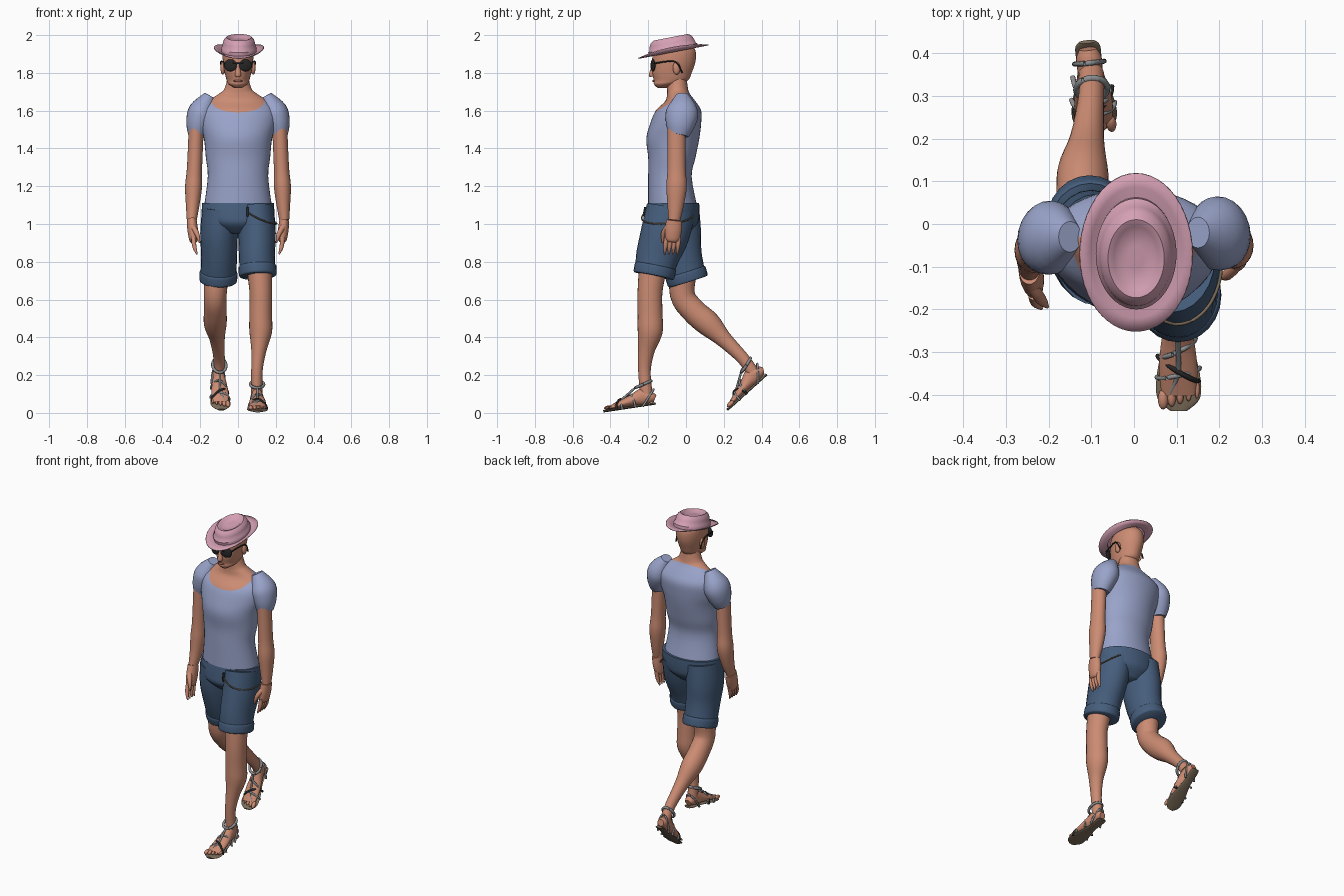
import bpy, bmesh, math
from mathutils import Vector, Matrix

if "Cube" in bpy.data.objects:
    bpy.data.objects.remove(bpy.data.objects["Cube"], do_unlink=True)


def material(name, *rgb):
    made = bpy.data.materials.new(name)
    made.use_nodes = True
    made.diffuse_color = (*rgb, 1)
    shader = made.node_tree.nodes["Principled BSDF"]
    shader.inputs["Base Color"].default_value = (*rgb, 1)
    shader.inputs["Roughness"].default_value = .8
    return made


SKIN = material("skin", .6, .26, .17)
SHIRT = material("shirt blue", .32, .37, .59)
DENIM = material("denim", .06, .11, .2)
PINK = material("hat pink", .66, .35, .45)
BLACK = material("black", .02, .02, .02)
GREY = material("strap grey", .26, .27, .28)
SOLE = material("sole brown", .2, .15, .1)
BRASS = material("chain brass", .2, .15, .1)
LIPS = material("lips", .42, .15, .11)
ACROSS, BACK, UP = Matrix.Identity(3)


def finish(name, bm, materials, matrix=None):
    bmesh.ops.recalc_face_normals(bm, faces=bm.faces)
    mesh = bpy.data.meshes.new(name)
    bm.to_mesh(mesh)
    bm.free()
    for entry in materials:
        mesh.materials.append(entry)
    mesh.shade_smooth()
    mesh.set_sharp_from_angle(angle=math.radians(50))
    part = bpy.data.objects.new(name, mesh)
    if matrix:
        part.matrix_world = matrix
    bpy.context.scene.collection.objects.link(part)
    return part


def ellipse(centre, u, v, sides):
    angles = [math.tau * k / sides for k in range(sides)]
    return [centre + u * math.cos(a) + v * math.sin(a) for a in angles]


def bridge(rings, close_start=True):
    bm = bmesh.new()
    loops = [[bm.verts.new(point) for point in ring] for ring in rings]
    for low, high in zip(loops, loops[1:]):
        for i in range(len(low)):
            bm.faces.new((low[i - 1], low[i], high[i], high[i - 1]))
    if close_start:
        bm.faces.new(loops[0])
    bm.faces.new(loops[-1])
    return bm


def smooth_rows(rows, steps=4):
    """Catmull-Rom curve through rows of any length."""
    rows = [Vector(row) for row in rows]
    padded = [rows[0], *rows, rows[-1]]
    result = []
    for a, b, c, d in zip(padded, rows, rows[1:], padded[3:]):
        for k in range(steps):
            t = k / steps
            bend = (2 * a - 5 * b + 4 * c - d) * t + (3 * b - a - 3 * c + d) * t * t
            result.append(b + (c - a + bend) * t / 2)
    return result + [rows[-1]]


def stack(name, rows, mat, cut=None):
    """Level rings from rows of height, front, back and half width."""
    rings = []
    for z, front, back, half in smooth_rows(rows):
        centre = Vector((0, (front + back) / 2, z))
        rings.append(ellipse(centre, ACROSS * half, BACK * (back - front) / 2, 40))
    bm = bridge(rings)
    materials = [mat]
    if cut:
        point, normal, upper = cut
        materials.append(upper)
        bmesh.ops.bisect_plane(bm, geom=bm.verts[:] + bm.edges[:] + bm.faces[:],
                               plane_co=point, plane_no=normal)
        for face in bm.faces:
            face.material_index = int((face.calc_center_median() - point).dot(normal) > 0)
    return finish(name, bm, materials)


def limb(name, points, widths, mat, depths=None, matrix=None, sides=24):
    """Elliptical rings square to a path."""
    rows = smooth_rows([(*p, w, d) for p, w, d in zip(points, widths, depths or widths)])
    centres = [Vector(row[:3]) for row in rows]
    rings = []
    for i, row in enumerate(rows):
        ahead = centres[min(i + 1, len(rows) - 1)] - centres[max(i - 1, 0)]
        ahead.normalize()
        side = ACROSS if abs(ahead.x) < .85 else UP
        u = (side - ahead * side.dot(ahead)).normalized()
        rings.append(ellipse(centres[i], u * row[3], ahead.cross(u) * row[4], sides))
    return finish(name, bridge(rings), [mat], matrix)


def cord(name, points, radius, mat, matrix=None):
    return limb(name, points, [radius] * len(points), mat, matrix=matrix, sides=8)


def ball(name, place, size, mat, matrix=None):
    bm = bmesh.new()
    bmesh.ops.create_uvsphere(bm, u_segments=16, v_segments=10, radius=1)
    shape = Matrix.Translation(place) @ Matrix.Diagonal((*size, 1))
    bmesh.ops.transform(bm, matrix=shape, verts=bm.verts)
    return finish(name, bm, [mat], matrix)


# Shirt with a slanting neckline, bare neck above it
stack("torso", [(1.09, -.2, .06, .18), (1.25, -.2, .03, .16), (1.35, -.2, .05, .17),
                (1.45, -.21, .07, .18), (1.53, -.19, .08, .2), (1.6, -.16, .08, .2),
                (1.65, -.11, .05, .16), (1.69, -.1, .02, .1), (1.72, -.1, .01, .07),
                (1.8, -.1, 0, .05)], SHIRT,
      cut=(Vector((0, -.15, 1.6)), Vector((0, -.6, 1)), SKIN))

# Head and face
stack("head", [(1.72, -.15, -.1, .02), (1.74, -.17, -.04, .05), (1.76, -.17, .01, .06),
               (1.8, -.18, .03, .07), (1.86, -.18, .05, .08), (1.92, -.17, .05, .08),
               (1.96, -.13, .02, .06)], SKIN)
limb("nose", [(0, -.17, 1.84), (0, -.18, 1.79), (0, -.18, 1.78)], [.01, .016, .01], SKIN)
ball("mouth", (0, -.172, 1.757), (.024, .006, .006), LIPS)

# Ears and sunglasses
for side, s in (("left", 1), ("right", -1)):
    ball(side + "_ear", (s * .08, -.05, 1.825), (.013, .02, .034), SKIN)
    turn = Matrix.Translation((s * .04, -.175, 1.84)) @ Matrix.Rotation(s * .3, 4, 'Z')
    ball(side + "_lens", (0, 0, 0), (.036, .008, .032), BLACK, turn)
    cord(side + "_temple", [(s * .07, -.17, 1.85), (s * .09, -.06, 1.86),
                            (s * .085, -.02, 1.8)], .004, BLACK)
cord("glasses_bridge", [(-.03, -.185, 1.85), (.03, -.185, 1.85)], .004, BLACK)

# Hat: tilted oval brim with curled sides, dented crown
brim, crown = .133, .09
hat_rings = []
for radius, z in ((brim, 0), (.11, 0), (crown, 0), (crown, .02), (.085, .025), (.08, .05),
                  (.075, .065), (.065, .075), (.055, .07), (.045, .06), (.02, .06)):
    ring = ellipse(UP * z, ACROSS * radius, BACK * radius * 1.42, 48)
    lift = .024 * max(0, radius - crown) / (brim - crown)
    hat_rings.append([p + UP * lift * (p.x / brim) ** 2 for p in ring])
hat = finish("hat", bridge(hat_rings, close_start=False), [PINK],
             Matrix.Translation((.005, -.066, 1.91)) @ Matrix.Rotation(.19, 4, 'X'))
hat.modifiers.new("thickness", 'SOLIDIFY').thickness = .005


def arm(side, s, y, lean):
    """Sleeve, arm and hand; lean swings the forearm to the front."""
    sleeve = [.03, .07, .065, .045]
    limb(side + "_sleeve", [(s * .15, y + .03, 1.68), (s * .19, y + .03, 1.6),
                            (s * .21, y + .02, 1.53), (s * .22, y + .01, 1.47)],
         sleeve, SHIRT, [w * 1.2 for w in sleeve])
    down = Vector((-s * .1, -lean, -1))
    wrist = Vector((s * .245, y - lean * .12, 1.02))
    widths = [.04, .04, .045, .036, .026]
    limb(side + "_arm", [(s * .22, y, 1.53), (s * .23, y, 1.3), (s * .235, y, 1.2),
                         (s * .24, y - lean * .05, 1.1), wrist],
         widths, SKIN, [w * 1.2 for w in widths])
    palm = [.026, .028, .024, .015]
    limb(side + "_palm", [wrist + down * drop for drop in (0, .05, .1, .115)],
         palm, SKIN, [w * 1.6 for w in palm])
    inward = ACROSS * -s
    for i in range(4):
        root = wrist + down * .09 + BACK * (.022 * i - .033)
        limb(f"{side}_finger_{i}", [root, root + down * .05, root + down * .09 + inward * .01],
             [.012, .011, .004], SKIN)
    root = wrist + down * .03 - BACK * .03
    limb(side + "_thumb", [root, root + down * .04 + inward * .02 - BACK * .02,
                           root + down * .09 + inward * .03 - BACK * .02],
         [.014, .013, .004], SKIN)


arm("left", 1, -.05, .1)
arm("right", -1, -.06, .35)

# Shorts: seat, legs and rolled cuffs
stack("shorts_seat", [(1.11, -.2, .07, .19), (1.05, -.21, .07, .19), (1, -.21, .06, .16),
                      (.95, -.16, .01, .08)], DENIM)
for side, s, path, hem in (("left", 1, (-.08, -.11, -.15, -.17), .73),
                           ("right", -1, (-.06, -.05, -.03, .01), .7)):
    points = [Vector((s * x, y, z)) for x, y, z in zip((.09, .1, .1, .105), path,
                                                       (1.08, .95, .83, hem))]
    limb(side + "_shorts_leg", points, [.1, .1, .095, .095], DENIM, [.13, .13, .115, .1])
    up = (points[-2] - points[-1]).normalized()
    cuff = [.09, .1, .1, .095]
    limb(side + "_cuff", [points[-1] + up * rise for rise in (.05, .045, .005, -.005)],
         cuff, DENIM, [w + .01 for w in cuff])

# Hip chain draped round the left side, with a pendant
drape = [-2 + .4 * k for k in range(9)]
cord("hip_chain", [(.1 + .105 * math.cos(a), -.09 + .145 * math.sin(a), 1 + .02 * (a + .3) ** 2)
                   for a in drape], .004, BRASS)
cord("pendant", [(.05, -.215, 1.09), (.05, -.225, 1.04)], .006, BLACK)

# Bare legs: thigh, knee, calf, ankle
calf = [.07, .06, .06, .06, .04, .03, .03]
for side, points in (
        ("left", [(.11, -.17, .8), (.12, -.19, .65), (.12, -.19, .52), (.12, -.19, .43),
                  (.11, -.21, .33), (.1, -.22, .22), (.1, -.21, .1)]),
        ("right", [(-.11, -.01, .8), (-.12, -.02, .63), (-.12, .04, .54), (-.12, .12, .47),
                   (-.11, .2, .39), (-.1, .3, .29), (-.1, .35, .22)])):
    limb(side + "_leg", points, calf, SKIN, [w * 1.1 for w in calf])


def sandal_foot(side, s, heel, pitch, yaw):
    """Foot with its heel at the local origin and toes to the front."""
    place = (Matrix.Translation(heel) @ Matrix.Rotation(yaw, 4, 'Z')
             @ Matrix.Rotation(pitch, 4, 'X'))
    lengths = (0, .02, .1, .19, .25, .28)
    limb(side + "_sole", [(0, -y, .005) for y in lengths], [.02, .03, .03, .05, .05, .02],
         SOLE, [.006] * len(lengths), place)
    heights = zip((0, .02, .06, .12, .18, .24), (.03, .04, .05, .04, .03, .02))
    limb(side + "_foot", [(0, -y, z) for y, z in heights], [.02, .03, .03, .04, .045, .04],
         SKIN, [.02, .03, .045, .03, .02, .01], place)
    for i in range(5):
        size = .012 - .0015 * i
        ball(f"{side}_toe_{i}", (s * (.02 * i - .037), .006 * i - .25, .02),
             (size, .024, size), SKIN, place)
    # Straps arch from one edge of the sole to the other
    for name, y, slant, sweep, width, height, mat in (
            ("toe_strap", -.19, .01, 0, .05, .047, GREY),
            ("dark_strap", -.18, -.03, 0, .047, .055, BLACK),
            ("instep_strap", -.13, .02, 0, .042, .075, GREY),
            ("heel_strap", -.07, 0, .07, .035, .08, GREY)):
        arch = [math.pi * k / 8 for k in range(9)]
        cord(f"{side}_{name}", [(width * math.cos(a), y + s * slant * math.cos(a)
                                 + sweep * math.sin(a), height * math.sin(a))
                                for a in arch], .006, mat, place)
    ankle = ellipse(Vector((0, -.05, .115)), ACROSS * .036, BACK * .044 + UP * .012, 12)
    cord(side + "_ankle_strap", ankle + ankle[:1], .008, GREY, place)
    cord(side + "_centre_strap", [(0, -.1, .1), (0, -.18, .05), (-s * .02, -.235, .025)],
         .006, GREY, place)


sandal_foot("left", 1, (.1, -.16, .045), .15, .02)
sandal_foot("right", -1, (-.11, .43, .2), .73, .1)
